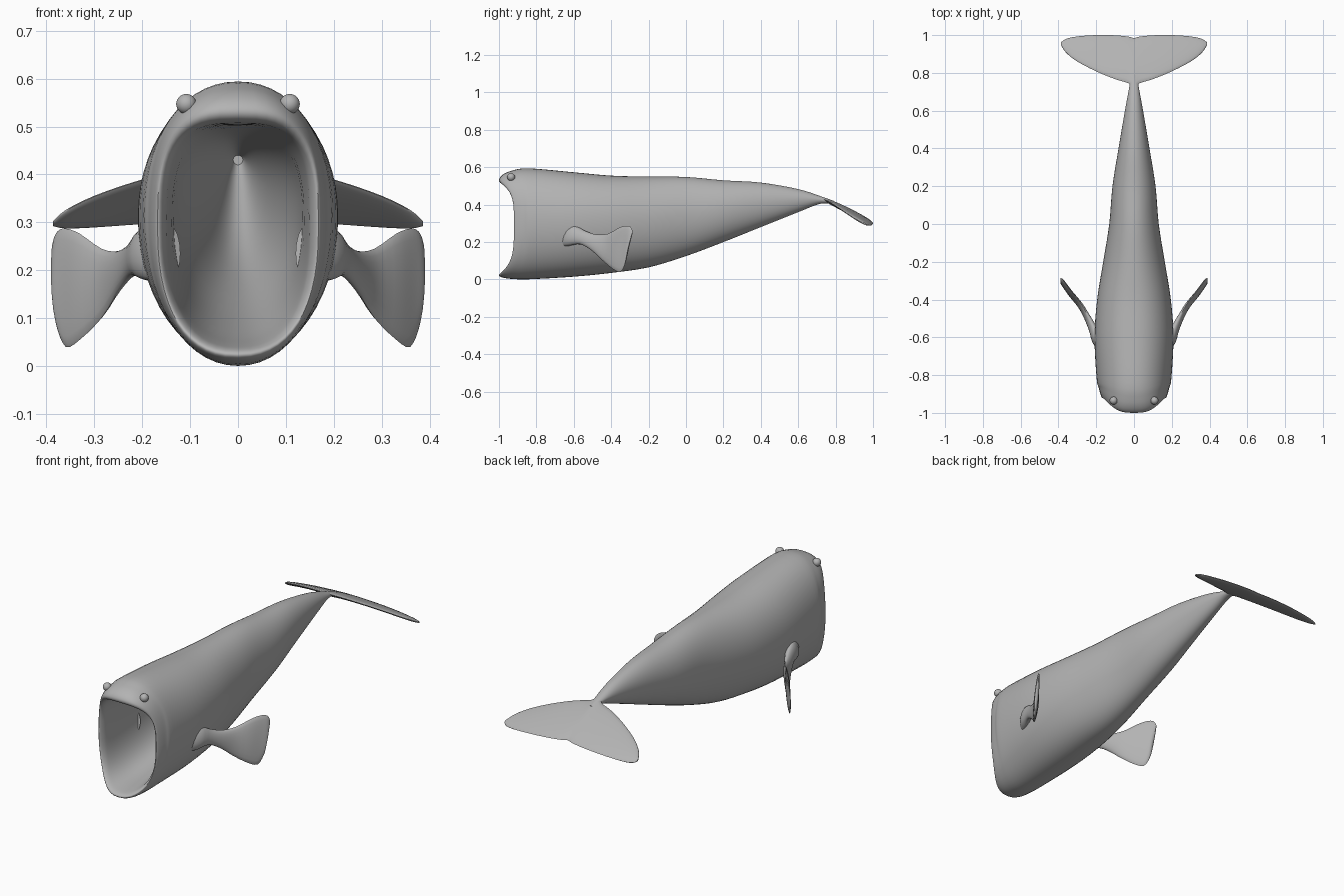
import bpy, bmesh, math
from mathutils import Vector

cube = bpy.data.objects.get("Cube")
if cube:
    bpy.data.objects.remove(cube)

skin = bpy.data.materials.new("grey skin")
skin.use_nodes = True
GREY = (0.45, 0.45, 0.45, 1)
skin.diffuse_color = GREY
skin.node_tree.nodes["Principled BSDF"].inputs["Base Color"].default_value = GREY


def catmull(points, steps):
    """Smoothly interpolate rows of numbers."""
    rows = [Vector(p) for p in points]
    out = []
    for i in range(len(rows) - 1):
        p0, p1, p2 = rows[max(i - 1, 0)], rows[i], rows[i + 1]
        p3 = rows[min(i + 2, len(rows) - 1)]
        for s in range(steps):
            t = s / steps
            m1, m2 = (p2 - p0) / 2, (p3 - p1) / 2
            out.append(p1 * (2*t**3 - 3*t*t + 1) + m1 * (t**3 - 2*t*t + t)
                       + p2 * (3*t*t - 2*t**3) + m2 * (t**3 - t*t))
    return out + [rows[-1]]


def loft(name, rings):
    """Skin closed rings and cap both ends."""
    bm = bmesh.new()
    loops = [[bm.verts.new(p) for p in ring] for ring in rings]
    n = len(loops[0])
    for a, b in zip(loops, loops[1:]):
        for i in range(n):
            j = (i + 1) % n
            bm.faces.new((a[i], a[j], b[j], b[i]))
    bm.faces.new(loops[0])
    bm.faces.new(loops[-1])
    bmesh.ops.recalc_face_normals(bm, faces=bm.faces)
    mesh = bpy.data.meshes.new(name)
    bm.to_mesh(mesh)
    bm.free()
    obj = bpy.data.objects.new(name, mesh)
    bpy.context.collection.objects.link(obj)
    finish(obj)
    return obj


def finish(obj):
    obj.data.materials.append(skin)
    bpy.ops.object.select_all(action='DESELECT')
    obj.select_set(True)
    bpy.context.view_layer.objects.active = obj
    bpy.ops.object.shade_smooth_by_angle(angle=math.radians(50))


def power(v, e):
    return math.copysign(abs(v) ** e, v)


def body_ring(row, n=56):
    """Egg-shaped section; the mouth sides are drawn back from the lips."""
    y, w, zb, zt, e, shift = row
    zm = zb + (zt - zb) * 0.53
    ring = []
    for i in range(n):
        a = math.tau * i / n
        c, s = math.cos(a), math.sin(a)
        ex = e if s > 0 else (e + 1) / 2
        t = power(s, ex)
        z = zm + t * ((zt - zm) if s > 0 else (zm - zb))
        ring.append((w * power(c, ex), y + 0.08 * shift * (1 - t**4), z))
    return ring


# Body: throat, lip, then outer skin back to the tail
# y, half width, bottom, top, squareness, mouth curve
body_rows = [
    (0.30, 0.01, 0.42, 0.44, 1, 0),
    (0.00, 0.06, 0.25, 0.47, 1, 0),
    (-0.40, 0.12, 0.14, 0.49, 0.9, 0),
    (-0.75, 0.138, 0.07, 0.5, 0.75, 0.3),
    (-0.93, 0.147, 0.045, 0.505, 0.65, 0.8),
    (-0.985, 0.155, 0.035, 0.512, 0.65, 1),
    (-1.00, 0.168, 0.022, 0.533, 0.68, 1),
    (-0.98, 0.178, 0.01, 0.56, 0.75, 1),
    (-0.93, 0.187, 0.003, 0.582, 0.85, 0.8),
    (-0.84, 0.198, 0.001, 0.594, 0.95, 0.3),
    (-0.60, 0.209, 0.015, 0.573, 0.95, 0),
    (-0.40, 0.195, 0.035, 0.555, 0.95, 0),
    (-0.20, 0.163, 0.065, 0.55, 1, 0),
    (0.00, 0.131, 0.125, 0.548, 1, 0),
    (0.20, 0.114, 0.20, 0.53, 1, 0),
    (0.40, 0.082, 0.28, 0.518, 1, 0),
    (0.60, 0.048, 0.36, 0.483, 1, 0),
    (0.72, 0.026, 0.405, 0.445, 1, 0),
    (0.79, 0.015, 0.40, 0.42, 1, 0),
]
loft("body", [body_ring(r) for r in catmull(body_rows, 4)])

# Side fins: narrow neck fanning out to a broad tip
# x, y, top, bottom, half thickness
fin_rows = [
    (0.15, -0.66, 0.30, 0.17, 0.035),
    (0.195, -0.61, 0.29, 0.18, 0.03),
    (0.22, -0.55, 0.258, 0.188, 0.022),
    (0.25, -0.49, 0.24, 0.155, 0.016),
    (0.285, -0.43, 0.245, 0.1, 0.013),
    (0.33, -0.375, 0.276, 0.055, 0.012),
    (0.36, -0.335, 0.287, 0.04, 0.011),
    (0.378, -0.31, 0.28, 0.085, 0.01),
    (0.387, -0.3, 0.255, 0.14, 0.004),
]
for side, label in ((1, "left"), (-1, "right")):
    rings = []
    for x, y, top, low, thick in catmull(fin_rows, 3):
        ring = []
        for i in range(20):
            a = math.tau * i / 20
            h, d = math.sin(a), math.cos(a) * thick
            z = (top + low) / 2 + h * (top - low) / 2
            # thickness runs across the swept-back blade
            ring.append((side * (x + d * 0.85), y - d * 0.5 + 0.015 * h, z))
        rings.append(ring)
    loft(label + "_fin", rings)

# Tail fluke: half outline mirrored, drooping to the rear and the tips
# x, front edge, rear edge, half thickness
half = [
    (0, 0.715, 0.985, 0.016),
    (0.03, 0.745, 0.992, 0.015),
    (0.1, 0.767, 0.999, 0.013),
    (0.2, 0.808, 1.0, 0.012),
    (0.3, 0.86, 0.993, 0.011),
    (0.36, 0.907, 0.98, 0.009),
    (0.386, 0.947, 0.962, 0.004),
]
fluke_rows = [(-x, f, b, t) for x, f, b, t in half[:0:-1]] + half
rings = []
for x, front, back, thick in catmull(fluke_rows, 3):
    ring = []
    for i in range(20):
        a = math.tau * i / 20
        y = (front + back) / 2 - math.cos(a) * (back - front) / 2
        z = 0.428 - 0.47 * (y - 0.74) - 0.2 * x * x + math.sin(a) * thick
        ring.append((x, y, z))
    rings.append(ring)
loft("tail_fluke", rings)

# Eyes
for side, label in ((1, "left"), (-1, "right")):
    bpy.ops.mesh.primitive_uv_sphere_add(segments=24, ring_count=14, radius=0.021,
                                         location=(side * 0.108, -0.935, 0.547))
    eye = bpy.context.object
    eye.name = label + "_eye"
    finish(eye)
